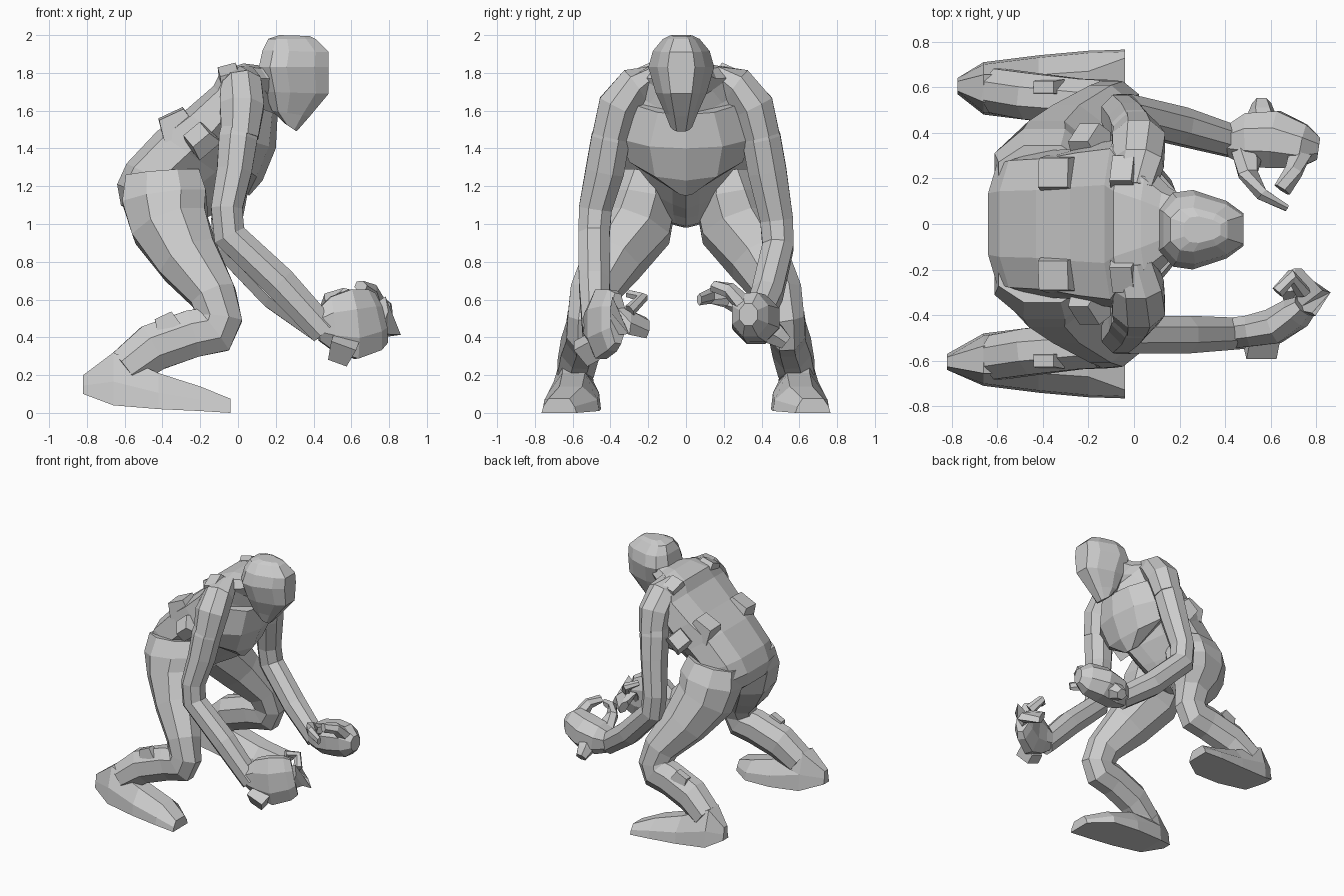
import bpy, bmesh, math
from mathutils import Vector, Euler


def loft(name, rings):
    """Skin a list of equal-length point rings and cap both ends."""
    bm = bmesh.new()
    vs = [[bm.verts.new(p) for p in ring] for ring in rings]
    n = len(vs[0])
    for a, b in zip(vs, vs[1:]):
        for i in range(n):
            j = (i + 1) % n
            bm.faces.new((a[i], a[j], b[j], b[i]))
    bm.faces.new(vs[0])
    bm.faces.new(vs[-1])
    bmesh.ops.recalc_face_normals(bm, faces=bm.faces)
    me = bpy.data.meshes.new(name)
    bm.to_mesh(me)
    bm.free()
    ob = bpy.data.objects.new(name, me)
    bpy.context.collection.objects.link(ob)
    return ob


def tube(name, path, s=1, n=8):
    """Limb through (x, y, z, side radius, depth radius); s flips the y side."""
    pts = [Vector((p[0], p[1] * s, p[2])) for p in path]
    rings = []
    for i, c in enumerate(pts):
        t = Vector()
        if i > 0:
            t += (c - pts[i - 1]).normalized()
        if i < len(pts) - 1:
            t += (pts[i + 1] - c).normalized()
        t.normalize()
        u = Vector((0, 1, 0))
        u = (u - t * u.dot(t)).normalized()
        v = t.cross(u)
        ru, rv = path[i][3:]
        angles = [2 * math.pi * (k + 0.5) / n for k in range(n)]
        rings.append([c + (u * math.cos(a) * ru + v * math.sin(a) * rv) * 1.05 for a in angles])
    return loft(name, rings)


def body(name, sections, half, y0=0):
    """Symmetric body: sections are (back x, back z, front x, front z, half width)."""
    outline = half + [(t, -w) for t, w in reversed(half) if w > 0]
    rings = []
    for bx, bz, fx, fz, w in sections:
        rings.append([(bx + (fx - bx) * t, y0 + w * y, bz + (fz - bz) * t) for t, y in outline])
    return loft(name, rings)


def block(name, centre, size, pitch, s=1, roll=0, taper=0.75):
    """Tapered bump pitched around y to sit on a sloping surface."""
    rot = Euler((math.radians(roll) * s, math.radians(pitch), 0)).to_matrix()
    c = Vector((centre[0], centre[1] * s, centre[2]))
    rings = []
    for z, k in ((-0.5, 1), (0.5, taper)):
        rings.append([c + rot @ Vector((x * k * size[0] / 2, y * k * size[1] / 2, z * size[2]))
                      for x, y in ((-1, -1), (1, -1), (1, 1), (-1, 1))])
    return loft(name, rings)


def fuse(base, parts):
    """Union parts into base so no hidden inner faces remain."""
    for p in parts:
        m = base.modifiers.new("union", 'BOOLEAN')
        m.operation, m.solver, m.object = 'UNION', 'EXACT', p
        dg = bpy.context.evaluated_depsgraph_get()
        me = bpy.data.meshes.new_from_object(base.evaluated_get(dg))
        base.modifiers.clear()
        base.data = me
        bpy.data.objects.remove(p)


# Torso, hunched forward and running up into the neck
torso = body("torso", [
    (-0.52, 1.02, -0.30, 0.98, 0.10),
    (-0.62, 1.10, -0.23, 0.99, 0.24),
    (-0.64, 1.21, -0.17, 1.03, 0.30),
    (-0.59, 1.32, -0.08, 1.08, 0.32),
    (-0.43, 1.49, 0.05, 1.16, 0.33),
    (-0.28, 1.60, 0.14, 1.29, 0.36),
    (-0.13, 1.73, 0.18, 1.43, 0.38),
    (-0.09, 1.81, 0.19, 1.55, 0.32),
    (0.03, 1.85, 0.20, 1.63, 0.23),
    (0.11, 1.84, 0.24, 1.64, 0.16),
    (0.22, 1.86, 0.28, 1.66, 0.11),
], [(0, 0), (0.0, 0.45), (0.08, 0.87), (0.35, 1), (0.65, 0.6), (0.9, 0.22), (1, 0)])

# Chest plate overhanging the belly
chest = body("chest", [
    (0.00, 1.19, 0.06, 1.15, 0.06), (-0.08, 1.37, 0.13, 1.23, 0.30),
    (-0.04, 1.47, 0.20, 1.40, 0.35), (0.02, 1.65, 0.21, 1.58, 0.27)],
    [(0, 0), (0, 0.85), (0.3, 1), (0.85, 0.55), (1, 0)])
core = [chest]

# Head with a flat face and pointed chin
head = body("head", [
    (0.25, 1.53, 0.31, 1.49, 0.06),
    (0.18, 1.60, 0.38, 1.57, 0.09),
    (0.14, 1.70, 0.48, 1.69, 0.14),
    (0.11, 1.83, 0.48, 1.83, 0.18),
    (0.13, 1.92, 0.48, 1.91, 0.155),
    (0.16, 1.98, 0.41, 1.98, 0.10),
    (0.22, 2.00, 0.38, 1.995, 0.06),
], [(0, 0), (0.0, 0.5), (0.16, 0.9), (0.4, 0.97), (0.8, 0.7), (1, 0.4), (1, 0)], -0.025)

for s, side in ((-1, "right"), (1, "left")):
    # Thigh, knee and shin in one bent limb
    core.append(tube(side + "_leg", [
        (-0.40, 0.22, 1.27, 0.13, 0.20), (-0.39, 0.235, 1.14, 0.19, 0.23),
        (-0.36, 0.27, 0.99, 0.20, 0.21),
        (-0.26, 0.385, 0.81, 0.16, 0.17), (-0.13, 0.50, 0.62, 0.12, 0.125),
        (-0.10, 0.53, 0.50, 0.10, 0.125), (-0.13, 0.535, 0.44, 0.10, 0.14),
        (-0.24, 0.54, 0.42, 0.10, 0.13), (-0.45, 0.56, 0.345, 0.105, 0.13),
        (-0.60, 0.585, 0.23, 0.10, 0.11)], s))

    # Foot: x, inner y, outer y, bottom z, top z
    heel = -0.82 if s < 0 else -0.775
    rings = []
    for x, y0, y1, z0, z1 in ((heel, 0.57, 0.64, 0.10, 0.20), (-0.66, 0.48, 0.71, 0.04, 0.32),
                              (-0.42, 0.45, 0.74, 0.02, 0.21), (-0.20, 0.46, 0.76, 0.01, 0.14),
                              (-0.04, 0.58, 0.765, 0.0, 0.075)):
        m, h = (y0 + y1) / 2, z0 + (z1 - z0) * 0.45
        k = min(0.06, (y1 - y0) * 0.3)
        rings.append([(x, y * s, z) for y, z in (
            (y0, z0), (y1, z0), (y1 - 0.01, h), (m + k, z1), (m - k, z1), (y0 + 0.01, h))])
    core.append(loft(side + "_foot", rings))
    core.append(block(side + "_calf_spur", (-0.38, 0.60, 0.48), (0.13, 0.07, 0.08), -25, s))

    # Sloping shoulder mass reaching from the neck over the arm
    core.append(tube(side + "_shoulder", [
        (0.00, 0.16, 1.77, 0.06, 0.10), (0.02, 0.27, 1.73, 0.10, 0.11),
        (0.02, 0.36, 1.62, 0.11, 0.12), (0.01, 0.40, 1.46, 0.10, 0.10)], s))
    # Arm
    elbow = 0.98 if s < 0 else 0.92
    wrist = (0.46, 0.48, 0.43) if s < 0 else (0.44, 0.36, 0.45)
    mid = (0.22, 0.485, 0.69) if s < 0 else (0.20, 0.43, 0.63)
    core.append(tube(side + "_arm", [
        (0.02, 0.36, 1.60, 0.09, 0.09), (0.00, 0.40, 1.45, 0.105, 0.105),
        (-0.02, 0.43, 1.28, 0.105, 0.095), (-0.06, 0.48, elbow + 0.1, 0.09, 0.085),
        (-0.045, 0.487, elbow - 0.04, 0.085, 0.09), mid + (0.085, 0.09),
        wrist + (0.07, 0.08)], s))

    # Bumps along the back, ribs and shoulder tops
    core.append(block(side + "_lower_back_bump", (-0.33, 0.22, 1.53), (0.19, 0.17, 0.12), -25, s, -5))
    core.append(block(side + "_upper_back_bump", (-0.04, 0.22, 1.765), (0.13, 0.16, 0.12), -15, s, -25))
    core.append(block(side + "_rib_bump", (-0.20, 0.37, 1.45), (0.15, 0.15, 0.09), -40, s, -45))
fuse(torso, core)
torso.name = "torso_and_limbs"

# Right hand: broad upright palm with curled fingers
palm = tube("right_hand", [
    (0.42, 0.48, 0.46, 0.07, 0.08), (0.50, 0.47, 0.47, 0.07, 0.15),
    (0.61, 0.45, 0.47, 0.08, 0.19), (0.71, 0.39, 0.49, 0.07, 0.17),
    (0.75, 0.36, 0.50, 0.05, 0.14)], -1)
fuse(palm, [
    tube("right_fingers", [
        (0.73, 0.39, 0.49, 0.05, 0.13), (0.755, 0.30, 0.48, 0.04, 0.12),
        (0.70, 0.21, 0.45, 0.03, 0.06)], -1, 6),
    tube("right_fingertip", [
        (0.74, 0.30, 0.54, 0.03, 0.04), (0.69, 0.23, 0.61, 0.03, 0.03),
        (0.63, 0.30, 0.63, 0.03, 0.02)], -1, 6),
    block("right_hand_spur", (0.55, 0.52, 0.33), (0.14, 0.10, 0.12), 20, -1, 150)])

# Left hand: open palm with a thumb and hooked fingers
palm = tube("left_hand", [
    (0.41, 0.36, 0.47, 0.07, 0.08), (0.50, 0.37, 0.48, 0.12, 0.12),
    (0.62, 0.37, 0.50, 0.13, 0.13), (0.74, 0.34, 0.52, 0.10, 0.12),
    (0.81, 0.33, 0.52, 0.05, 0.06)])
fuse(palm, [
    tube("left_thumb", [
        (0.57, 0.40, 0.46, 0.08, 0.07), (0.56, 0.48, 0.41, 0.06, 0.06),
        (0.56, 0.53, 0.37, 0.04, 0.04)], 1, 6),
    tube("left_index_finger", [
        (0.50, 0.32, 0.54, 0.05, 0.07), (0.50, 0.22, 0.60, 0.04, 0.05),
        (0.56, 0.13, 0.62, 0.03, 0.04), (0.67, 0.07, 0.60, 0.015, 0.03)], 1, 6),
    tube("left_outer_finger", [
        (0.73, 0.32, 0.56, 0.05, 0.06), (0.70, 0.23, 0.65, 0.04, 0.04),
        (0.65, 0.15, 0.67, 0.04, 0.03)], 1, 6)])
